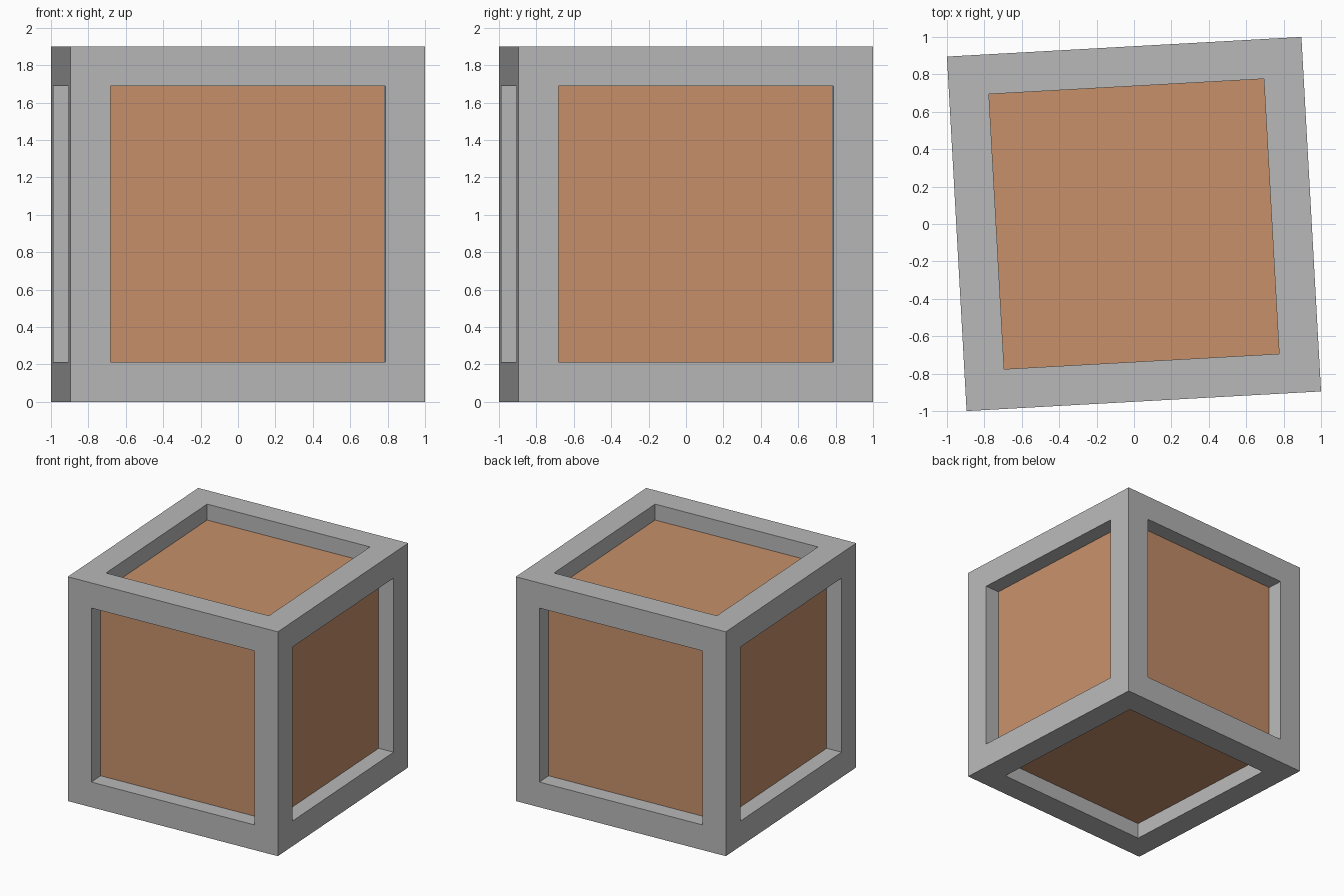
import bpy
import bmesh
import math
from mathutils import Matrix

if "Cube" in bpy.data.objects:
    bpy.data.objects.remove(bpy.data.objects["Cube"])

SIDE, HEIGHT = 1.898, 1.9
BORDER, DEPTH = 0.213, 0.135
TURN = math.radians(3.17)


def flat_material(name, rgb):
    mat = bpy.data.materials.new(name)
    mat.diffuse_color = (*rgb, 1.0)
    mat.use_nodes = True
    mat.node_tree.nodes["Principled BSDF"].inputs["Base Color"].default_value = mat.diffuse_color
    return mat


# Crate body: a block, slightly turned, standing on the ground
bm = bmesh.new()
bmesh.ops.create_cube(bm, size=1.0)
bmesh.ops.transform(
    bm, verts=bm.verts,
    matrix=Matrix.Translation((0, 0, HEIGHT / 2))
    @ Matrix.Rotation(TURN, 4, 'Z')
    @ Matrix.Diagonal((SIDE, SIDE, HEIGHT, 1)))

# Recessed panels: inset each side to leave the frame, then sink it
panels = list(bm.faces)
bmesh.ops.inset_individual(bm, faces=panels, thickness=BORDER,
                           use_even_offset=True)
for panel in panels:
    panel.normal_update()
    normal = panel.normal.copy()
    sunk = bmesh.ops.extrude_discrete_faces(bm, faces=[panel])["faces"][0]
    bmesh.ops.translate(bm, verts=sunk.verts, vec=-normal * DEPTH)
    sunk.material_index = 1
bmesh.ops.recalc_face_normals(bm, faces=bm.faces)

mesh = bpy.data.meshes.new("crate")
bm.to_mesh(mesh)
bm.free()
mesh.materials.append(flat_material("grey frame", (0.48, 0.48, 0.48)))
mesh.materials.append(flat_material("brown panel", (0.565, 0.28, 0.144)))
crate = bpy.data.objects.new("crate", mesh)
bpy.context.collection.objects.link(crate)
